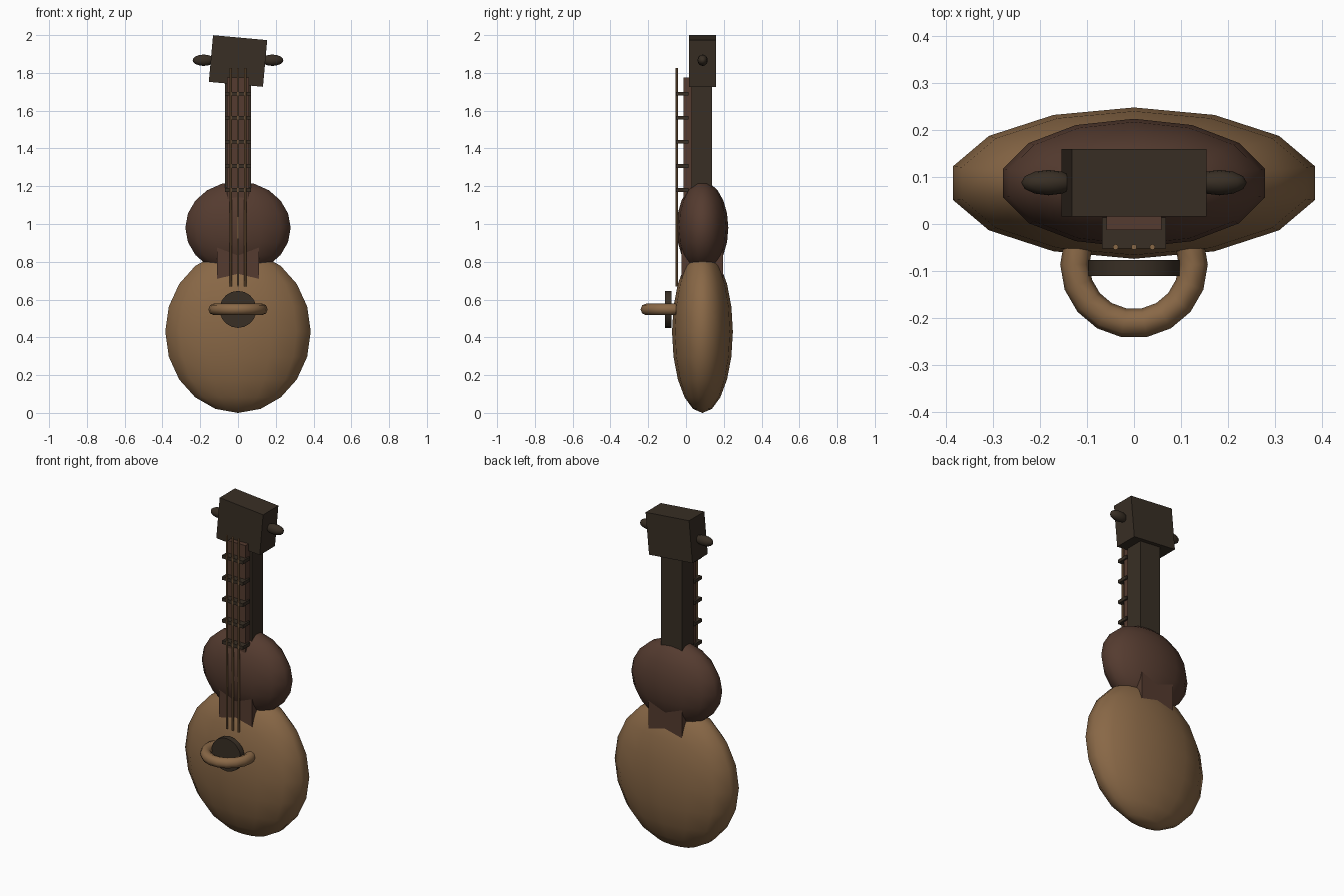
import bpy, math

if "Cube" in bpy.data.objects:
    bpy.data.objects.remove(bpy.data.objects["Cube"])

def mat(name, c):
    m = bpy.data.materials.new(name)
    m.diffuse_color = (*c, 1)
    m.use_nodes = True
    m.node_tree.nodes["Principled BSDF"].inputs["Base Color"].default_value = m.diffuse_color
    return m

LIGHT = mat("light wood", (0.250, 0.138, 0.062))
BROWN = mat("red brown wood", (0.090, 0.044, 0.029))
DARK = mat("dark wood", (0.040, 0.028, 0.018))

def finish(name, m, smooth=False, angle=40):
    o = bpy.context.object
    o.name = name
    o.data.materials.append(m)
    bpy.ops.object.transform_apply(location=False, rotation=False, scale=True)
    if smooth:
        bpy.ops.object.shade_smooth_by_angle(angle=math.radians(angle))
    return o

def box(name, lo, hi, m, rot=(0, 0, 0)):
    mid = [(a + b) / 2 for a, b in zip(lo, hi)]
    bpy.ops.mesh.primitive_cube_add(size=1, location=mid, rotation=rot)
    bpy.context.object.scale = [b - a for a, b in zip(lo, hi)]
    return finish(name, m)

def ellipsoid(name, loc, radii, m, seg=14, rings=10, rot=(0, 0, 0)):
    bpy.ops.mesh.primitive_uv_sphere_add(segments=seg, ring_count=rings, radius=1,
                                         location=loc, rotation=rot)
    bpy.context.object.scale = radii
    return finish(name, m, True, 60)

YC = 0.087

# body: two bouts joined by a waist block
ellipsoid("lower_bout", (0, YC, 0.43), (0.395, 0.161, 0.43), LIGHT)
ellipsoid("upper_bout", (0, YC, 0.98), (0.286, 0.137, 0.245), BROWN)
box("waist", (-0.11, -0.023, 0.66), (0.11, 0.197, 0.92), BROWN)

# neck, fretboard and frets
box("neck", (-0.07, 0.03, 1.05), (0.07, 0.137, 1.80), DARK)
box("fretboard", (-0.058, -0.013, 1.10), (0.058, 0.032, 1.775), BROWN)
for i in range(5):
    z = 1.18 + i * 0.1275
    box(f"fret_{i + 1}", (-0.068, -0.052, z - 0.01), (0.068, 0.014, z + 0.01), DARK)

# tilted headstock with pegs
box("headstock", (-0.144, 0.016, 1.739), (0.144, 0.16, 1.987), DARK,
    (0, math.radians(5.2), 0))
for s in (-1, 1):
    ellipsoid("peg_left" if s < 0 else "peg_right", (s * 0.182, YC + 0.001, 1.867),
              (0.058, 0.027, 0.03), DARK, 12, 8)

# strings
for i in (-1, 0, 1):
    bpy.ops.mesh.primitive_cylinder_add(vertices=8, radius=0.006, depth=1.155,
                                        location=(i * 0.039, -0.049, 1.2475))
    finish(f"string_{i + 2}", LIGHT, True)

# sound disc and ring in front of the body
bpy.ops.mesh.primitive_cylinder_add(vertices=18, radius=0.098, depth=0.034,
                                    location=(0, -0.094, 0.548),
                                    rotation=(math.pi / 2, 0, 0))
finish("sound_disc", DARK, True)
bpy.ops.mesh.primitive_torus_add(major_segments=18, minor_segments=8, major_radius=0.126,
                                 minor_radius=0.031, location=(0, -0.086, 0.548))
finish("bridge_ring", LIGHT, True, 60)
